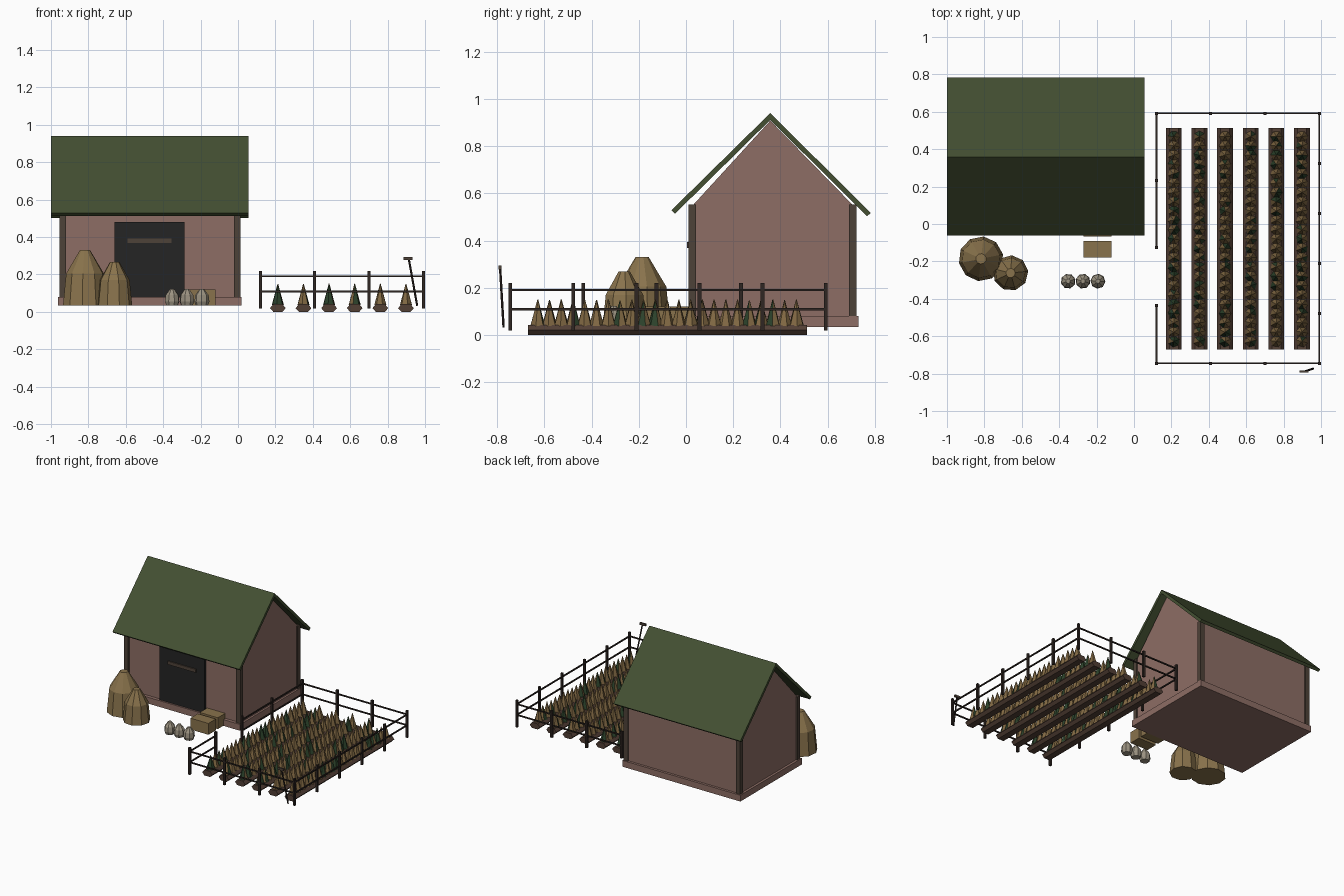
import bpy, bmesh, math, random
from mathutils import Vector, Matrix

if "Cube" in bpy.data.objects:
    bpy.data.objects.remove(bpy.data.objects["Cube"])

random.seed(7)


def mat(name, r, g, b):
    m = bpy.data.materials.new(name)
    m.diffuse_color = (r, g, b, 1)
    m.use_nodes = True
    m.node_tree.nodes["Principled BSDF"].inputs["Base Color"].default_value = m.diffuse_color
    return m


WALL = mat("wall_clay", 0.270, 0.155, 0.130)
ROOF = mat("roof_green", 0.056, 0.078, 0.031)
TIMBER = mat("timber", 0.076, 0.054, 0.040)
DOOR = mat("door_black", 0.018, 0.018, 0.018)
HAY = mat("hay", 0.250, 0.170, 0.072)
SACK = mat("sack_cloth", 0.330, 0.290, 0.220)
SOIL = mat("soil", 0.085, 0.050, 0.036)
LEAF = mat("crop_green", 0.025, 0.055, 0.024)
STRAW = mat("crop_straw", 0.220, 0.140, 0.056)
FENCE = mat("fence_wood", 0.028, 0.019, 0.016)


def finish(name, bm, *mats):
    bmesh.ops.recalc_face_normals(bm, faces=bm.faces)
    me = bpy.data.meshes.new(name)
    bm.to_mesh(me)
    bm.free()
    for m in mats:
        me.materials.append(m)
    ob = bpy.data.objects.new(name, me)
    bpy.context.collection.objects.link(ob)
    return ob


def add_box(bm, x0, x1, y0, y1, z0, z1):
    M = Matrix.Translation(((x0 + x1) / 2, (y0 + y1) / 2, (z0 + z1) / 2))
    bmesh.ops.create_cube(bm, size=1, matrix=M @ Matrix.Diagonal((x1 - x0, y1 - y0, z1 - z0, 1)))


def box(name, m, *b):
    bm = bmesh.new()
    add_box(bm, *b)
    return finish(name, bm, m)


def add_prism(bm, profile, step):
    """Extrude a closed list of 3D points along a step vector."""
    f = bm.faces.new([bm.verts.new(p) for p in profile])
    r = bmesh.ops.extrude_face_region(bm, geom=[f], use_keep_orig=True)
    bmesh.ops.translate(bm, vec=step, verts=[v for v in r["geom"] if isinstance(v, bmesh.types.BMVert)])


def beam(bm, a, b, r, sides=4):
    """Thin rod between two points."""
    a, b = Vector(a), Vector(b)
    d = b - a
    M = Matrix.Translation((a + b) / 2) @ d.to_track_quat('Z', 'Y').to_matrix().to_4x4()
    M = M @ Matrix.Rotation(math.pi / 4, 4, 'Z')
    bmesh.ops.create_cone(bm, cap_ends=True, segments=sides, radius1=r * 1.41, radius2=r * 1.41,
                          depth=d.length, matrix=M)


def lathe(name, m, x, y, profile, sides, turn=0.0):
    """Faceted solid from (radius, height) rings."""
    bm = bmesh.new()
    rings = []
    for r, z in profile:
        rings.append([bm.verts.new((x + r * math.cos(turn + i * math.tau / sides),
                                    y + r * math.sin(turn + i * math.tau / sides), z))
                      for i in range(sides)])
    for lo, hi in zip(rings, rings[1:]):
        for i in range(sides):
            j = (i + 1) % sides
            bm.faces.new((lo[i], lo[j], hi[j], hi[i]))
    bm.faces.new(rings[0][::-1])
    bm.faces.new(rings[-1])
    return finish(name, bm, m)


# House: plinth, gabled walls, chevron roof
box("plinth", WALL, -0.963, 0.018, 0.0, 0.73, 0.033, 0.08)
bm = bmesh.new()
gable = [(0.025, 0.07), (0.712, 0.07), (0.712, 0.545), (0.357, 0.908), (0.025, 0.545)]
add_prism(bm, [(-0.945, y, z) for y, z in gable], (0.948, 0, 0))
finish("walls", bm, WALL)
bm = bmesh.new()
chevron = [(-0.062, 0.528), (0.357, 0.94), (0.783, 0.517), (0.767, 0.503), (0.357, 0.911), (-0.046, 0.514)]
add_prism(bm, [(-1.0, y, z) for y, z in chevron], (1.055, 0, 0))
finish("roof", bm, ROOF)

# Corner posts
bm = bmesh.new()
for x in (-0.955, -0.022):
    for y in (0.01, 0.69):
        add_box(bm, x, x + 0.035, y, y + 0.033, 0.08, 0.553)
finish("corner_posts", bm, TIMBER)

# Door and its bar
box("door", DOOR, -0.66, -0.285, 0.012, 0.03, 0.08, 0.48)
box("door_bar", TIMBER, -0.59, -0.355, 0.004, 0.014, 0.368, 0.393)

# Haystacks
lathe("haystack_large", HAY, -0.818, -0.186, [(0.12, 0.033), (0.103, 0.205), (0.028, 0.33)], 10, 0.2)
lathe("haystack_small", HAY, -0.66, -0.262, [(0.095, 0.033), (0.081, 0.17), (0.025, 0.268)], 9, 0.1)

# Crates
for i, y in enumerate((-0.18, -0.068)):
    box(f"crate_{i + 1}", HAY, -0.27, -0.12, y, y + 0.088, 0.035, 0.12)

# Sacks
for i, x in enumerate((-0.352, -0.273, -0.193)):
    lathe(f"sack_{i + 1}", SACK, x, -0.306,
          [(0.032, 0.033), (0.04, 0.055), (0.036, 0.09), (0.012, 0.122)], 8, 0.3 + i * 0.2)

# Soil beds with rows of crops
BED_X = [0.213 + 0.137 * i for i in range(6)]
bm = bmesh.new()
for x in BED_X:
    ring = [(-0.042, 0.02), (-0.024, 0.0), (0.024, 0.0), (0.042, 0.02), (0.024, 0.042), (-0.024, 0.042)]
    add_prism(bm, [(x + dx, -0.67, z) for dx, z in ring], (0, 1.183, 0))
finish("soil_beds", bm, SOIL)
bm = bmesh.new()
for i, x in enumerate(BED_X):
    for k in range(23):
        green = i not in (3, 4) if k == 0 and i < 5 else random.random() < 0.36
        h = random.uniform(0.1, 0.113)
        M = Matrix.Translation((x, -0.628 + k * 0.0498, 0.038 + h / 2)) @ Matrix.Rotation(random.random() * 6, 4, 'Z')
        before = len(bm.faces)
        bmesh.ops.create_cone(bm, cap_ends=True, segments=6, radius1=0.032, radius2=0.002, depth=h, matrix=M)
        bm.faces.ensure_lookup_table()
        for f in bm.faces[before:]:
            f.material_index = int(green)
finish("crops", bm, STRAW, LEAF)

# Fence runs: start, end, number of spans (left side leaves a gateway)
L, R, F, B = 0.12, 0.991, -0.745, 0.592
runs = [((L, F), (R, F), 3), ((L, B), (R, B), 3), ((R, F), (R, B), 5),
        ((L, B), (L, -0.125), 2), ((L, -0.435), (L, F), 1)]
posts = set()
bm = bmesh.new()
for (x0, y0), (x1, y1), n in runs:
    for i in range(n + 1):
        posts.add((round(x0 + (x1 - x0) * i / n, 4), round(y0 + (y1 - y0) * i / n, 4)))
    for z in (0.19, 0.109):
        beam(bm, (x0, y0, z), (x1, y1, z), 0.0045)
finish("fence_rails", bm, FENCE)
bm = bmesh.new()
for x, y in sorted(posts):
    add_box(bm, x - 0.008, x + 0.008, y - 0.008, y + 0.008, 0.018, 0.22)
finish("fence_posts", bm, FENCE)

# Hoe leaning at the fence
bm = bmesh.new()
beam(bm, (0.958, -0.773, 0.033), (0.912, -0.788, 0.29), 0.004, 6)
finish("hoe_handle", bm, FENCE)
box("hoe_head", TIMBER, 0.886, 0.934, -0.794, -0.782, 0.277, 0.294)
